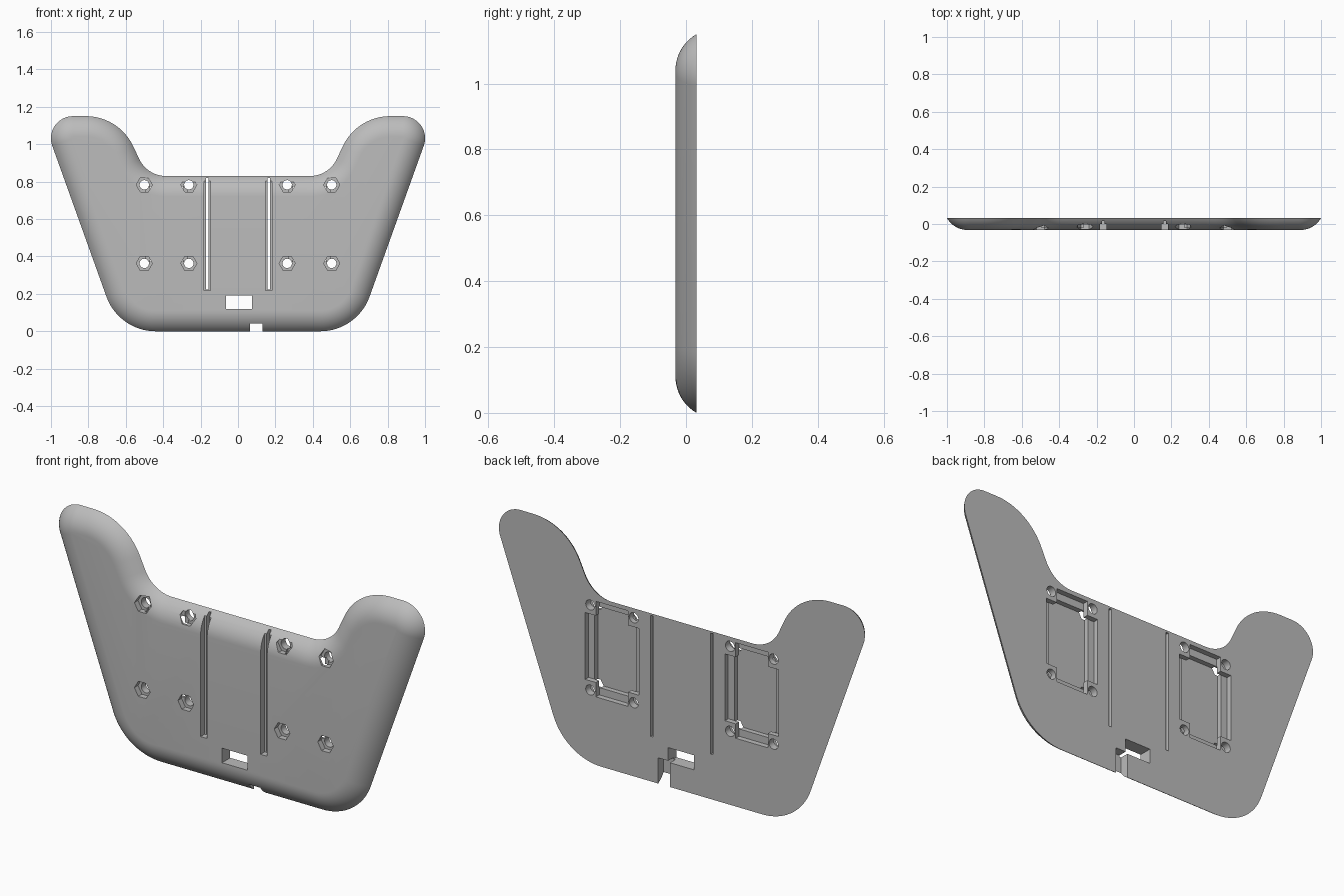
import bpy, bmesh, math
from mathutils import Vector

if "Cube" in bpy.data.objects:
    bpy.data.objects.remove(bpy.data.objects["Cube"])

FRONT, BACK = -0.032, 0.032
ROUND = 0.1266   # radius of the rounded front edge

grey = bpy.data.materials.new("grey_plastic")
grey.use_nodes = True
colour = (0.5, 0.5, 0.5, 1)
grey.diffuse_color = colour
grey.node_tree.nodes["Principled BSDF"].inputs["Base Color"].default_value = colour


def make_object(name, bm):
    bmesh.ops.recalc_face_normals(bm, faces=bm.faces)
    mesh = bpy.data.meshes.new(name)
    bm.to_mesh(mesh)
    bm.free()
    mesh.materials.append(grey)
    obj = bpy.data.objects.new(name, mesh)
    bpy.context.collection.objects.link(obj)
    return obj


def rounded_outline(corners, steps=20):
    """Replace each corner (x, z, radius) by a tangent arc."""
    points = []
    for i, (x, z, r) in enumerate(corners):
        p = Vector((x, z))
        a = (Vector(corners[i - 1][:2]) - p).normalized()
        b = (Vector(corners[(i + 1) % len(corners)][:2]) - p).normalized()
        half = a.angle(b) / 2
        centre = p + (a + b).normalized() * r / math.sin(half)
        start = p + a * r / math.tan(half) - centre
        end = p + b * r / math.tan(half) - centre
        sweep = start.angle(end)
        for k in range(steps + 1):
            t = k / steps
            points.append(centre + (start * math.sin((1 - t) * sweep)
                                    + end * math.sin(t * sweep)) / math.sin(sweep))
    return points


def prism(name, section, y0, y1):
    bm = bmesh.new()
    face = bm.faces.new([bm.verts.new((x, y0, z)) for x, z in section])
    ext = bmesh.ops.extrude_face_region(bm, geom=[face])["geom"]
    bmesh.ops.translate(bm, vec=(0, y1 - y0, 0),
                        verts=[v for v in ext if isinstance(v, bmesh.types.BMVert)])
    return make_object(name, bm)


def box(name, x0, x1, z0, z1, y0, y1):
    return prism(name, [(x0, z0), (x1, z0), (x1, z1), (x0, z1)], y0, y1)


def round_section(x, z, r, sides):
    return [(x + r * math.cos(math.tau * k / sides), z + r * math.sin(math.tau * k / sides))
            for k in range(sides)]


# Winged plate outline, counterclockwise seen from the front
right = [(0.637, 0, 0.28), (1.05, 1.15, 0.118), (0.635, 1.15, 0.28), (0.486, 0.83, 0.16)]
left = [(-x, z, r) for x, z, r in reversed(right)]
outline = rounded_outline(right + left)
count = len(outline)
normals = []
for i in range(count):
    t = outline[(i + 1) % count] - outline[i - 1]
    normals.append(Vector((-t.y, t.x)).normalized())

# Plate body: flat back, front edge rounded by inset rings
bm = bmesh.new()
full = math.acos((ROUND - (BACK - FRONT)) / ROUND)
width = ROUND * math.sin(full)
rings = []
for k in range(11):
    angle = full * (1 - k / 10)
    inset = width - ROUND * math.sin(angle)
    y = FRONT + ROUND * (1 - math.cos(angle))
    rings.append([bm.verts.new((p.x + n.x * inset, y, p.y + n.y * inset))
                  for p, n in zip(outline, normals)])
for a, b in zip(rings, rings[1:]):
    for i in range(count):
        j = (i + 1) % count
        bm.faces.new((a[i], a[j], b[j], b[i]))
bm.faces.new(rings[0])
bm.faces.new(rings[-1])
plate = make_object("winged_plate", bm)

# Cable window and the notch behind the lower edge
cutters = [box("cable_window", -0.065, 0.075, 0.12, 0.192, -0.1, 0.1),
           box("cable_notch", 0.065, 0.13, -0.1, 0.127, -0.011, 0.1)]

for side in (-1, 1):
    # Strap groove with a narrow slit through its floor
    x = side * 0.164
    cutters.append(box("strap_groove", x - 0.018, x + 0.018, 0.218, 0.822, -0.1, 0))
    cutters.append(box("strap_slit", x - 0.007, x + 0.007, 0.222, 0.82, -0.11, 0.1))

    # Stepped recess in the back
    cx, cz = side * 0.382, 0.573
    for name, w, h, floor in (("recess_side_arms", 0.147, 0.165, 0.006),
                              ("recess_end_arms", 0.088, 0.236, 0.0055),
                              ("recess_floor", 0.113, 0.2, -0.019)):
        top = 0.1 if name != "recess_floor" else 0.0065
        cutters.append(box(name, cx - w, cx + w, cz - h, cz + h, floor, top))

    # Bolt holes with hexagonal nut pockets in the front
    for dx in (-0.119, 0.119):
        for dz in (-0.21, 0.21):
            hx, hz = cx + dx, cz + dz
            cutters.append(prism("bolt_hole", round_section(hx, hz, 0.025, 24), -0.12, 0.12))
            cutters.append(prism("nut_pocket", round_section(hx, hz, 0.043, 6), -0.1, -0.004))

# Carve the plate, then discard the cutters
for cutter in cutters:
    cutter.hide_render = True
    mod = plate.modifiers.new(cutter.name, 'BOOLEAN')
    mod.operation = 'DIFFERENCE'
    mod.solver = 'EXACT'
    mod.object = cutter
bpy.context.view_layer.update()
carved = bpy.data.meshes.new_from_object(plate.evaluated_get(bpy.context.evaluated_depsgraph_get()))
plate.modifiers.clear()
plate.data = carved
for cutter in cutters:
    bpy.data.objects.remove(cutter)
carved.materials.clear()
carved.materials.append(grey)

bpy.ops.object.select_all(action='DESELECT')
plate.select_set(True)
bpy.context.view_layer.objects.active = plate
bpy.ops.object.shade_smooth_by_angle(angle=math.radians(25))
